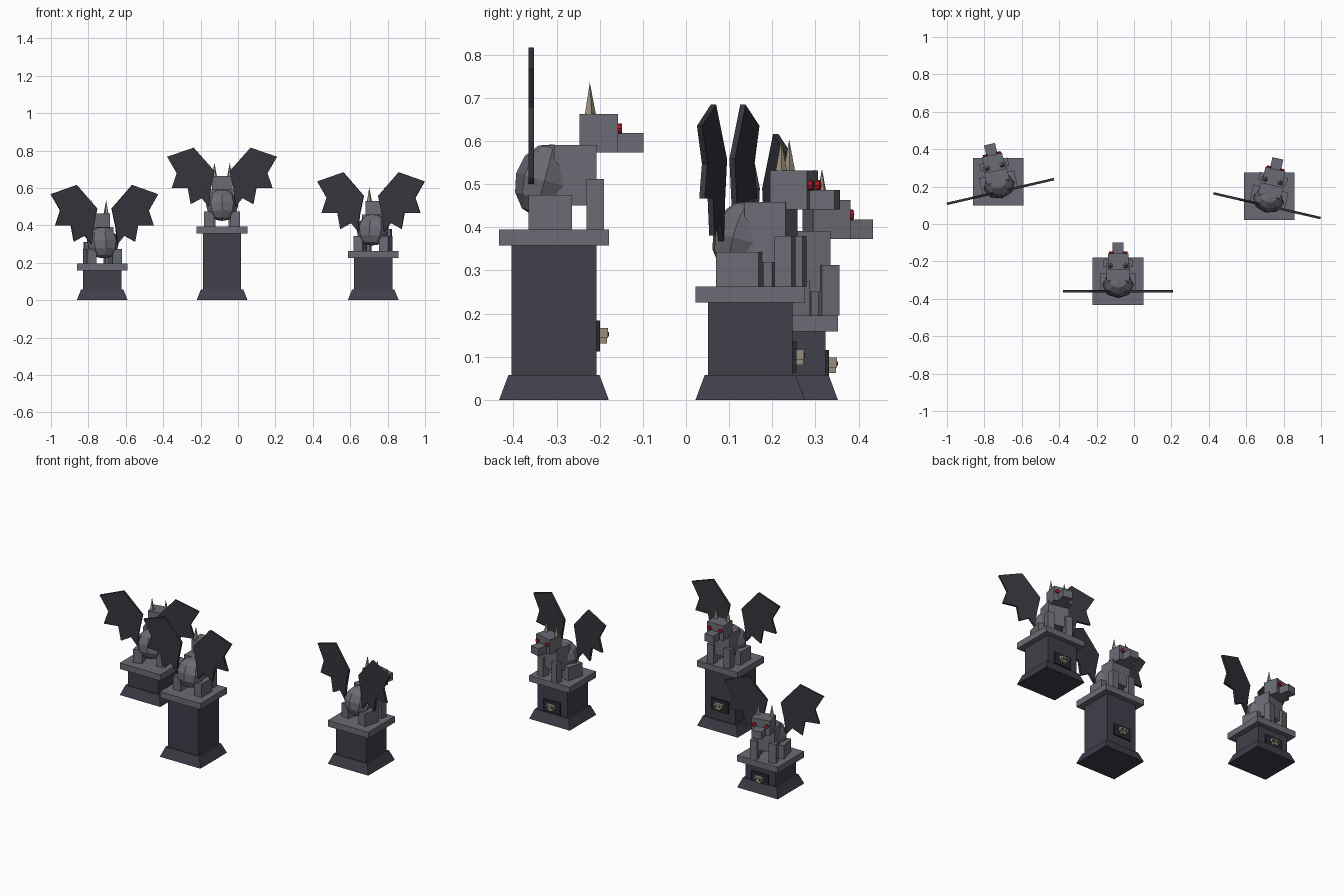
import bpy, bmesh, math
from mathutils import Matrix, Vector

cube = bpy.data.objects.get("Cube")
if cube:
    bpy.data.objects.remove(cube, do_unlink=True)


def material(name, rgb):
    m = bpy.data.materials.new(name)
    m.use_nodes = True
    color = (*rgb, 1)
    m.diffuse_color = color
    bsdf = next(n for n in m.node_tree.nodes if n.type == 'BSDF_PRINCIPLED')
    bsdf.inputs["Base Color"].default_value = color
    bsdf.inputs["Roughness"].default_value = 0.9
    return m


STONE = material("grey stone", (0.147, 0.147, 0.178))
DARK = material("dark pedestal stone", (0.052, 0.050, 0.070))
WING = material("wing slate", (0.037, 0.036, 0.048))
BONE = material("bone", (0.31, 0.275, 0.205))
RED = material("red eyes", (0.42, 0.010, 0.025))
BLACK = material("plaque black", (0.022, 0.022, 0.028))


def finish(bm, name, mat, place):
    bmesh.ops.recalc_face_normals(bm, faces=bm.faces)
    mesh = bpy.data.meshes.new(name)
    bm.to_mesh(mesh)
    bm.free()
    mesh.materials.append(mat)
    ob = bpy.data.objects.new(name, mesh)
    ob.matrix_world = place
    bpy.context.collection.objects.link(ob)
    return ob


def box(name, mat, place, x, y, z, taper=1.0):
    """Box between (low, high) pairs; taper shrinks its top."""
    bm = bmesh.new()
    bmesh.ops.create_cube(bm, size=1)
    for v in bm.verts:
        k = taper if v.co.z > 0 else 1.0
        v.co = Vector([(a + b) / 2 + c * (b - a) * s
                       for (a, b), c, s in zip((x, y, z), v.co, (k, k, 1))])
    return finish(bm, name, mat, place)


def cone(name, mat, place, center, r1, r2, depth, sides, rot=Matrix()):
    bm = bmesh.new()
    bmesh.ops.create_cone(bm, cap_ends=True, segments=sides, radius1=r1, radius2=r2,
                          depth=depth, matrix=Matrix.Translation(center) @ rot)
    return finish(bm, name, mat, place)


def span(center, size):
    return (center - size / 2, center + size / 2)


# Wing outline in x, z: shoulder, tips and scalloped lower edge
WING_OUTLINE = [(.04, .295), (.152, .421), (.294, .372), (.243, .284), (.27, .204),
                (.184, .204), (.168, .118), (.109, .15), (.072, .105), (.06, .2)]


def wing(name, place, side):
    bm = bmesh.new()
    face = bm.faces.new([bm.verts.new((side * x, -.059, z)) for x, z in WING_OUTLINE])
    ext = bmesh.ops.extrude_face_region(bm, geom=[face])
    for v in ext["geom"]:
        if isinstance(v, bmesh.types.BMVert):
            v.co.y += .013
    finish(bm, name, WING, place)


def pedestal(tag, place, height, plaque_z):
    w, d = .272, .254
    box(tag + "_plinth", DARK, place, span(0, w), span(0, d), (0, .058), taper=.83)
    box(tag + "_shaft", DARK, place, span(0, .204), span(0, .196), (.058, height - .037))
    box(tag + "_cap", STONE, place, span(0, w), span(0, d), (height - .037, height))
    # Plaque with a small bone skull
    box(tag + "_plaque", BLACK, place, span(0, .115), (.097, .107), span(plaque_z, .072))
    box(tag + "_skull", BONE, place, span(0, .052), (.106, .125), (plaque_z - .005, plaque_z + .018))
    box(tag + "_skull_jaw", BONE, place, span(0, .034), (.106, .123), (plaque_z - .018, plaque_z - .005))
    for side in (-1, 1):
        box(tag + "_skull_socket", BLACK, place, span(side * .012, .011), (.124, .127),
            span(plaque_z + .004, .01))


def gargoyle(tag, place):
    # Faceted rump, tilted slightly
    bm = bmesh.new()
    bmesh.ops.create_uvsphere(
        bm, u_segments=8, v_segments=6, radius=1,
        matrix=Matrix.Translation((0, -.022, .113)) @ Matrix.Rotation(math.radians(-15), 4, 'X')
        @ Matrix.Diagonal((.086, .068, .087, 1)))
    finish(bm, tag + "_rump", STONE, place)
    box(tag + "_chest", STONE, place, span(0, .124), (0, .098), (.055, .196))
    box(tag + "_head", STONE, place, span(0, .11), (.059, .148), (.178, .268))
    box(tag + "_snout", STONE, place, span(0, .06), (.148, .207), (.178, .223))
    for side, word in ((-1, "right"), (1, "left")):
        name = f"{tag}_{word}_"
        box(name + "haunch", STONE, place, span(side * .07, .052), (-.059, .042), (0, .08))
        box(name + "front_leg", STONE, place, span(side * .056, .042), (.075, .116), (0, .117))
        cone(name + "horn", BONE, place, (side * .041, .083, .304), .014, 0, .073, 5)
        cone(name + "eye", RED, place, (side * .037, .151, .234), .012, .012, .014, 8,
             Matrix.Rotation(math.pi / 2, 4, 'X'))
        wing(name + "wing", place, side)


# Three statues: position, pedestal height, plaque height, turn
STATUES = [("low", -.726, .225, .195, .08, 13),
           ("tall", -.085, -.306, .395, .148, 0),
           ("middle", .723, .149, .263, .099, -13)]
for tag, x, y, height, plaque_z, turn in STATUES:
    base = Matrix.Translation((x, y, 0))
    pedestal(tag, base, height, plaque_z)
    gargoyle(tag, base @ Matrix.Translation((0, 0, height))
             @ Matrix.Rotation(math.radians(turn), 4, 'Z'))
